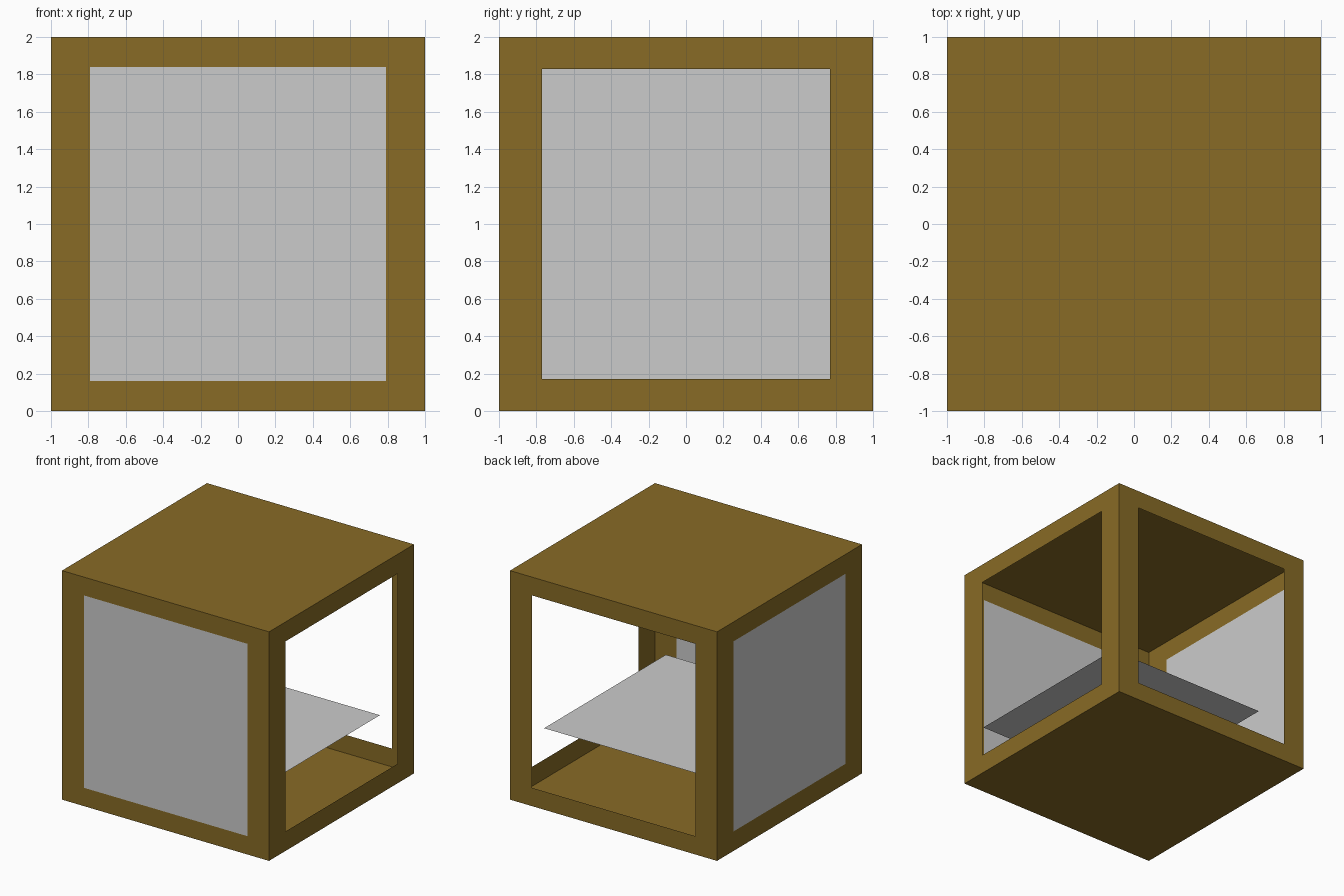
import bpy, bmesh
from math import pi
from mathutils import Matrix, Vector

if "Cube" in bpy.data.objects:
    bpy.data.objects.remove(bpy.data.objects["Cube"])

brown = bpy.data.materials.new("brown")
brown.diffuse_color = (0.246, 0.147, 0.019, 1)
brown.use_nodes = True
brown.node_tree.nodes["Principled BSDF"].inputs["Base Color"].default_value = brown.diffuse_color


def finish(name, bm, mat=None):
    mesh = bpy.data.meshes.new(name)
    bm.to_mesh(mesh)
    bm.free()
    obj = bpy.data.objects.new(name, mesh)
    bpy.context.collection.objects.link(obj)
    if mat:
        mesh.materials.append(mat)
    return obj


def panel(name, width, height, location, rotation=(0, 0, 0)):
    bm = bmesh.new()
    bmesh.ops.create_grid(bm, x_segments=1, y_segments=1, size=0.5,
                          matrix=Matrix.Diagonal((width, height, 1, 1)))
    obj = finish(name, bm)
    obj.location = location
    obj.rotation_euler = rotation
    return obj


# Thin box shell with a rectangular opening in each of its four sides
bm = bmesh.new()
bmesh.ops.create_cube(bm, size=2, matrix=Matrix.Translation((0, 0, 1)))
bm.normal_update()
sides = [f for f in bm.faces if abs(f.normal.z) < 0.5]
bmesh.ops.inset_individual(bm, faces=sides, thickness=0.2)
for f in sides:
    front_or_back = abs(f.normal.y) > 0.5
    half_w, half_h = (0.79, 0.84) if front_or_back else (0.77, 0.83)
    for v in f.verts:
        if front_or_back:
            v.co.x = half_w if v.co.x > 0 else -half_w
        else:
            v.co.y = half_w if v.co.y > 0 else -half_w
        v.co.z = 1 + (half_h if v.co.z > 1 else -half_h)
bmesh.ops.delete(bm, geom=sides, context='FACES')
finish("box_frame", bm, brown)

# Panels filling the front and left openings; right and back stay open
panel("front_panel", 1.58, 1.68, (0, -1, 1), (pi / 2, 0, 0))
panel("left_panel", 1.54, 1.66, (-1, 0, 1), (pi / 2, 0, -pi / 2))

# Loose sheet lying level inside the box
panel("inner_shelf", 1.58, 1.68, (0.06, -0.096, 0.566))
